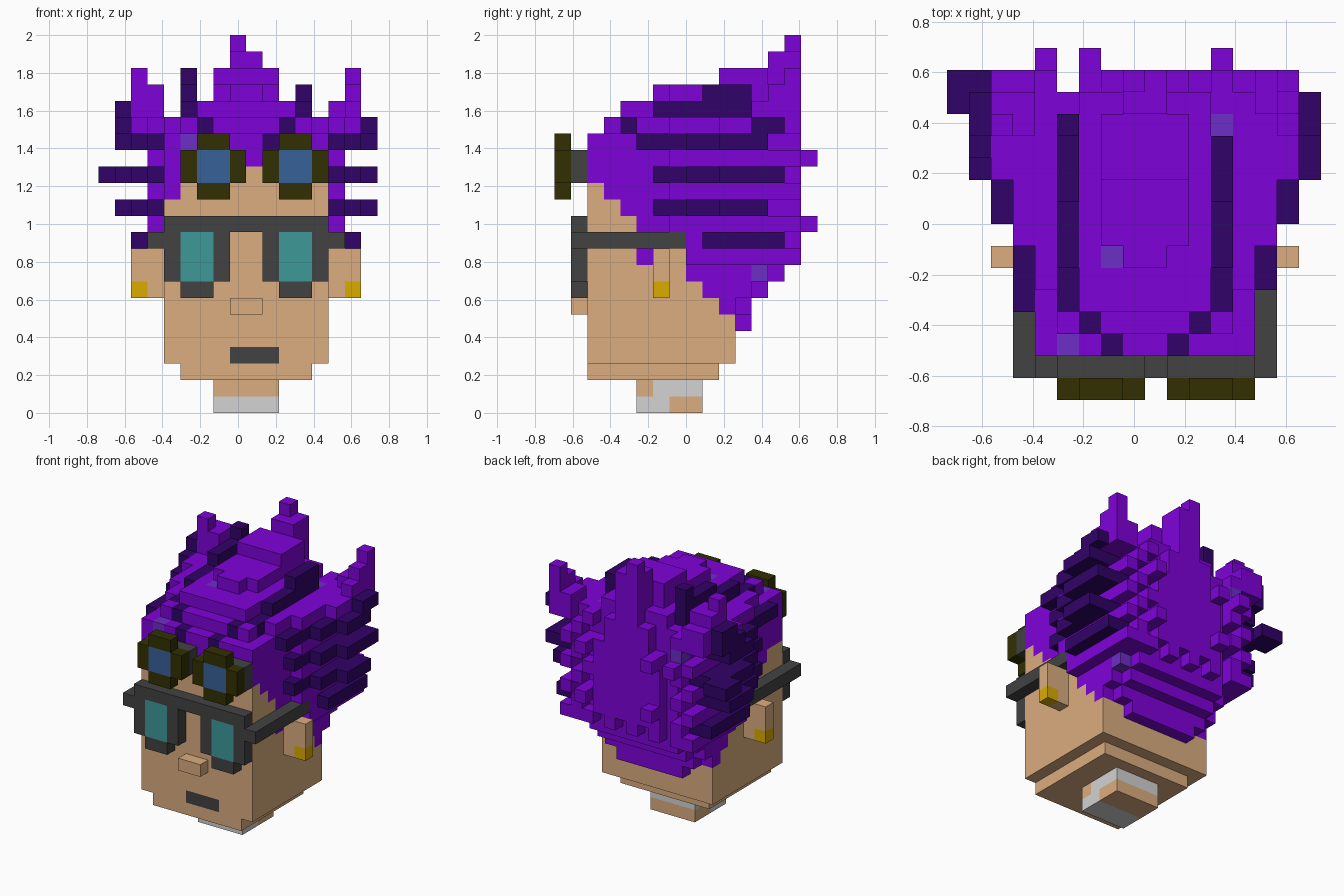
import bpy, bmesh
from mathutils import Vector

if "Cube" in bpy.data.objects:
    bpy.data.objects.remove(bpy.data.objects["Cube"])

U = 2 / 23                      # block size
ORIGIN = Vector((-8.5, -8, 0))  # grid corner in blocks
cells = {}                      # (x, y, z) -> part name

COLOURS = {
    "skin": (219, 173, 127), "hair_purple": (126, 2, 217), "dark_purple": (49, 2, 103),
    "soft_violet": (109, 46, 198), "charcoal": (66, 66, 66), "olive": (50, 48, 2),
    "blue_glass": (55, 97, 151), "teal_glass": (63, 153, 152), "gold": (218, 172, 0),
    "pale_grey": (211, 211, 211)}

PARTS = {
    "head": "skin", "neck": "skin", "nose": "skin", "ears": "skin", "collar": "pale_grey",
    "mouth": "charcoal", "hair": "hair_purple", "hair_spikes": "hair_purple",
    "hair_stripes": "dark_purple", "side_fins": "dark_purple", "hair_flecks": "soft_violet",
    "glasses_frame": "charcoal", "glasses_lenses": "teal_glass", "goggle_mounts": "charcoal",
    "goggle_frames": "olive", "goggle_lenses": "blue_glass", "earrings": "gold"}


def fill(part, x0, x1, y0, y1, z0, z1, mirror=False):
    """Fill a block range; later fills replace earlier ones."""
    for x in range(x0, x1):
        for y in range(y0, y1):
            for z in range(z0, z1):
                cells[x, y, z] = part
                if mirror:
                    cells[17 - x, y, z] = part


def tint_top(part, x, y):
    cells[x, y, max(z for (a, b, z) in cells if (a, b) == (x, y))] = part


# Neck, chin, head, nose
fill("neck", 7, 11, 5, 9, 0, 2)
fill("collar", 7, 11, 5, 7, 0, 1)
fill("collar", 7, 11, 6, 9, 1, 2)
fill("head", 5, 13, 2, 10, 2, 3)
fill("head", 4, 14, 2, 11, 3, 15)
fill("nose", 8, 10, 1, 2, 6, 7)
fill("mouth", 8, 11, 2, 3, 3, 4)

# Hair at the nape: each layer steps outward, with rounded back corners
fill("hair", 6, 12, 11, 12, 5, 6)
for z, y0, y1 in ((6, 10, 12), (7, 9, 13), (8, 8, 14), (9, 8, 14), (10, 8, 14),
                  (11, 5, 14), (12, 4, 14), (13, 3, 14)):
    fill("hair", 4, 14, y0, y1 - 1, z, z + 1)
    fill("hair", 5, 13, y1 - 1, y1, z, z + 1)
fill("hair", 4, 5, 5, 6, 9, 10, True)

# Hairline and crown
fill("hair", 4, 14, 3, 13, 14, 17)
fill("hair", 5, 13, 13, 14, 14, 17)
fill("hair", 4, 6, 2, 3, 14, 17)
fill("hair", 13, 14, 2, 3, 14, 17)
fill("hair", 5, 13, 2, 3, 15, 17)
fill("hair", 4, 5, 2, 3, 13, 14)
fill("hair", 5, 13, 3, 14, 17, 18)
fill("hair", 4, 14, 5, 14, 17, 18)
fill("hair", 6, 12, 4, 14, 18, 19)
fill("hair", 8, 10, 6, 7, 19, 20)
fill("hair", 7, 11, 7, 13, 19, 20)
fill("hair", 7, 11, 10, 13, 20, 21)
fill("hair", 8, 10, 13, 15, 18, 22)
fill("hair", 8, 9, 14, 15, 22, 23)

# Flanks and back panel
fill("hair", 14, 15, 7, 13, 11, 17, True)
fill("hair", 14, 15, 8, 13, 9, 11, True)
fill("hair", 6, 12, 14, 15, 10, 16)
fill("hair", 7, 11, 14, 15, 16, 18)

# Wings rising towards the back corners
fill("hair", 14, 15, 7, 15, 17, 18, True)
fill("hair", 15, 16, 10, 15, 17, 18, True)
fill("hair", 14, 15, 13, 15, 18, 19, True)
fill("hair", 15, 16, 12, 15, 18, 19, True)
fill("hair", 15, 16, 13, 15, 19, 20)
fill("hair", 15, 16, 14, 15, 20, 21)
fill("hair", 3, 4, 12, 14, 18, 20)
fill("hair", 2, 3, 12, 14, 19, 20)
fill("hair", 2, 3, 12, 13, 20, 21)

# Tufts on the back
for z in range(9, 18, 2):
    fill("hair_spikes", 14, 15, 13, 15, z, z + 1, True)
    fill("hair_spikes", 13, 14, 13, 15, z - 1 + (z == 9), z + (z == 9), True)
    fill("hair_spikes", 12, 13, 14, 15, z, z + 1)
for x in (6, 8, 10):
    fill("hair_spikes", x, x + 1, 14, 15, 9, 10)
fill("hair_spikes", 4, 5, 13, 15, 15, 18)
for x, z in ((4, 15), (6, 11), (6, 15), (12, 15), (12, 11)):
    fill("hair_spikes", x, x + 1, 14, 16, z, z + 1)

# Dark fins on both sides, stepping outward
for z, starts, end in ((16, (5, 8, 10), 13), (14, (6, 8, 10), 14),
                       (12, (6, 8, 10), 13), (10, (9, 9), 14)):
    for i, y0 in enumerate(starts):
        fill("side_fins", 14 + i, 15 + i, y0, end, z, z + 1, True)
fill("side_fins", 16, 17, 12, 14, 17, 18)
fill("side_fins", 1, 2, 11, 14, 17, 18)
fill("side_fins", 1, 2, 12, 14, 18, 19)
fill("side_fins", 0, 2, 13, 15, 14, 15)
fill("side_fins", 3, 4, 4, 5, 16, 17)

# Dark stripes running over the crown
for x in (5, 12):
    for y0, y1, z in ((4, 6, 17), (6, 9, 18), (9, 12, 19)):
        fill("hair_stripes", x, x + 1, y0, y1, 17, z + 1)
fill("hair_stripes", 5, 6, 12, 13, 17, 21)
for x, y, z in ((6, 3, 17), (11, 3, 17), (7, 2, 16), (10, 2, 16)):
    cells[x, y, z] = "hair_stripes"

# Violet flecks
for x, y in ((5, 2), (7, 6), (12, 12)):
    tint_top("hair_flecks", x, y)
for c in ((13, 12, 8), (4, 14, 16)):
    cells[c] = "hair_flecks"

# Ears and earrings
fill("ears", 14, 16, 6, 7, 7, 10, True)
fill("earrings", 15, 16, 6, 7, 7, 8, True)

# Glasses: bars, arms, rims, lenses
fill("glasses_frame", 4, 14, 1, 2, 11, 12)
fill("glasses_frame", 14, 15, 1, 8, 10, 11, True)
fill("glasses_frame", 10, 14, 1, 2, 8, 11, True)
fill("glasses_frame", 11, 13, 1, 2, 7, 8, True)
fill("glasses_lenses", 11, 13, 1, 2, 8, 11, True)

# Goggles pushed up on the forehead
for x in (5, 10):
    fill("goggle_mounts", x, x + 4, 1, 2, 14, 16)
    fill("goggle_frames", x, x + 4, 0, 1, 14, 16)
    fill("goggle_frames", x + 1, x + 3, 0, 1, 13, 17)
    fill("goggle_lenses", x + 1, x + 3, 0, 1, 14, 16)


# Materials
def linear(c):
    c /= 255
    return c / 12.92 if c <= 0.04045 else ((c + 0.055) / 1.055) ** 2.4


materials = {}
for name, rgb in COLOURS.items():
    m = bpy.data.materials.new(name)
    m.use_nodes = True
    col = tuple(linear(c) for c in rgb) + (1.0,)
    m.diffuse_color = col
    bsdf = next(n for n in m.node_tree.nodes if n.type == "BSDF_PRINCIPLED")
    bsdf.inputs["Base Color"].default_value = col
    bsdf.inputs["Roughness"].default_value = 0.8
    materials[name] = m

# One mesh per part, keeping only the exposed block faces
AXES = [Vector(v) for v in ((1, 0, 0), (0, 1, 0), (0, 0, 1))]
for part, colour in PARTS.items():
    bm = bmesh.new()
    for cell in [c for c, p in cells.items() if p == part]:
        centre = Vector(cell) + Vector((0.5, 0.5, 0.5)) + ORIGIN
        for i in range(3):
            for s in (1, -1):
                n = AXES[i] * s
                if tuple(int(a + b) for a, b in zip(cell, n)) in cells:
                    continue
                u, v = AXES[(i + 1) % 3], AXES[(i + 2) % 3] * s
                bm.faces.new([bm.verts.new((centre + (n + u * a + v * b) / 2) * U)
                              for a, b in ((-1, -1), (1, -1), (1, 1), (-1, 1))])
    bmesh.ops.remove_doubles(bm, verts=bm.verts, dist=0.001)
    bmesh.ops.dissolve_limit(bm, angle_limit=0.01, verts=bm.verts, edges=bm.edges)
    mesh = bpy.data.meshes.new(part)
    bm.to_mesh(mesh)
    bm.free()
    mesh.materials.append(materials[colour])
    bpy.context.collection.objects.link(bpy.data.objects.new(part, mesh))
